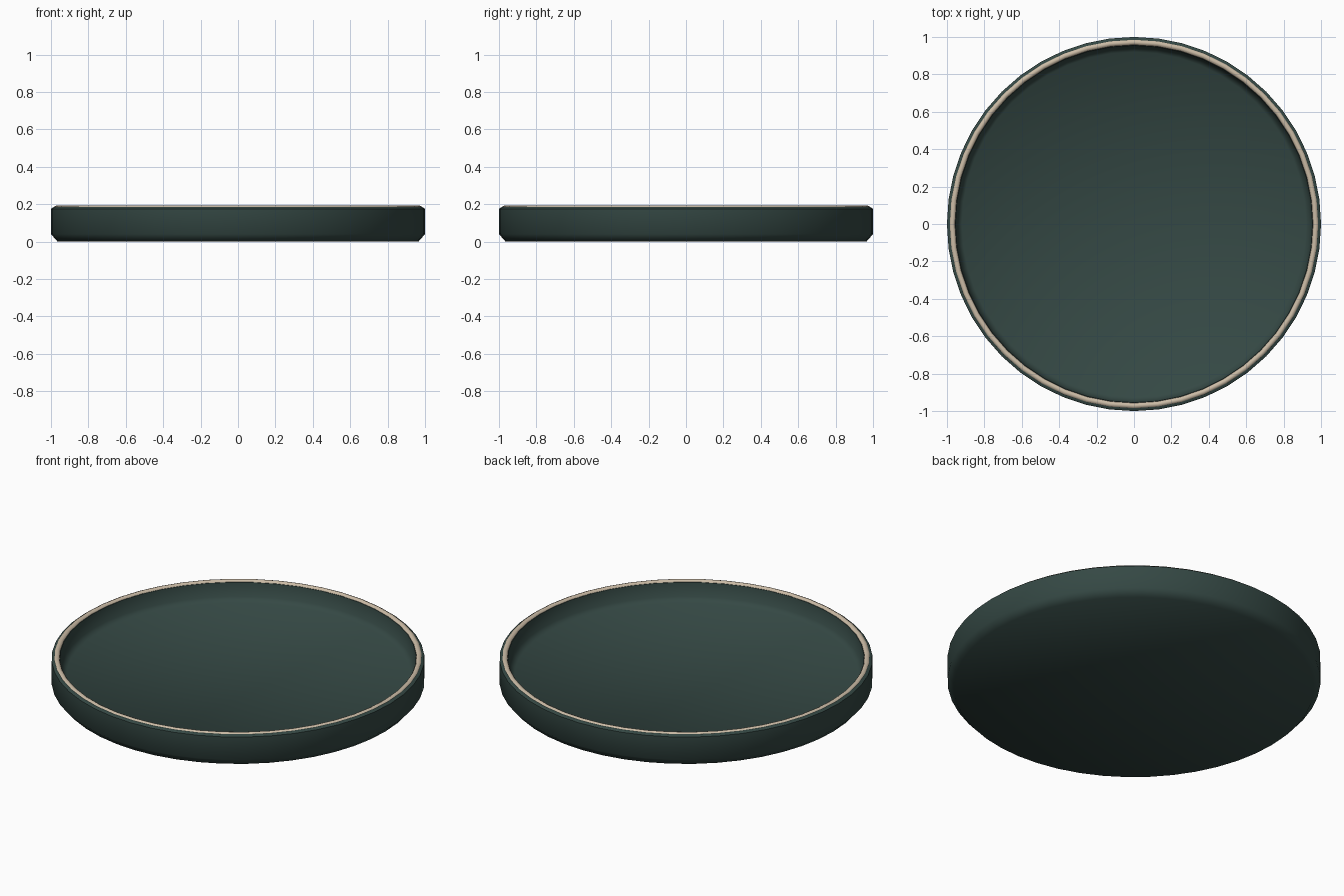
import bpy, bmesh, math

if "Cube" in bpy.data.objects:
    bpy.data.objects.remove(bpy.data.objects["Cube"])

SEG = 48

def material(name, color):
    m = bpy.data.materials.new(name)
    m.diffuse_color = color
    m.use_nodes = True
    m.node_tree.nodes["Principled BSDF"].inputs["Base Color"].default_value = m.diffuse_color
    return m

def lathe(name, profile, mat, closed=False, angle=50):
    """Spin an (r, z) profile around z; open profiles begin and end at the axis."""
    bm = bmesh.new()
    rings = []
    for r, z in profile:
        n = 1 if r == 0 else SEG
        rings.append([bm.verts.new((r * math.cos(2 * math.pi * i / SEG),
                                    r * math.sin(2 * math.pi * i / SEG), z)) for i in range(n)])
    pairs = list(zip(rings, rings[1:])) + ([(rings[-1], rings[0])] if closed else [])
    for a, b in pairs:
        for i in range(SEG):
            j = (i + 1) % SEG
            if len(a) == 1:
                bm.faces.new((a[0], b[j], b[i]))
            elif len(b) == 1:
                bm.faces.new((a[i], a[j], b[0]))
            else:
                bm.faces.new((a[i], a[j], b[j], b[i]))
    bmesh.ops.recalc_face_normals(bm, faces=bm.faces)
    me = bpy.data.meshes.new(name)
    bm.to_mesh(me)
    bm.free()
    ob = bpy.data.objects.new(name, me)
    bpy.context.collection.objects.link(ob)
    me.materials.append(mat)
    bpy.context.view_layer.objects.active = ob
    ob.select_set(True)
    bpy.ops.object.shade_smooth_by_angle(angle=math.radians(angle))
    ob.select_set(False)
    return ob

green = material("dark_green", (0.035, 0.065, 0.058, 1))
tan = material("tan", (0.60, 0.50, 0.38, 1))

# tray body: flat base, chamfered foot, upright wall, recessed floor
lathe("tray_body", [(0, 0), (0.965, 0), (1.0, 0.04), (1.0, 0.175), (0.985, 0.185),
                    (0.955, 0.18), (0.945, 0.10), (0.92, 0.075), (0, 0.075)], green)

# rounded trim ring along the lip
lathe("rim_trim", [(0.972 + 0.017 * math.cos(k * math.pi / 4),
                    0.175 + 0.017 * math.sin(k * math.pi / 4)) for k in range(8)],
      tan, closed=True, angle=60)
